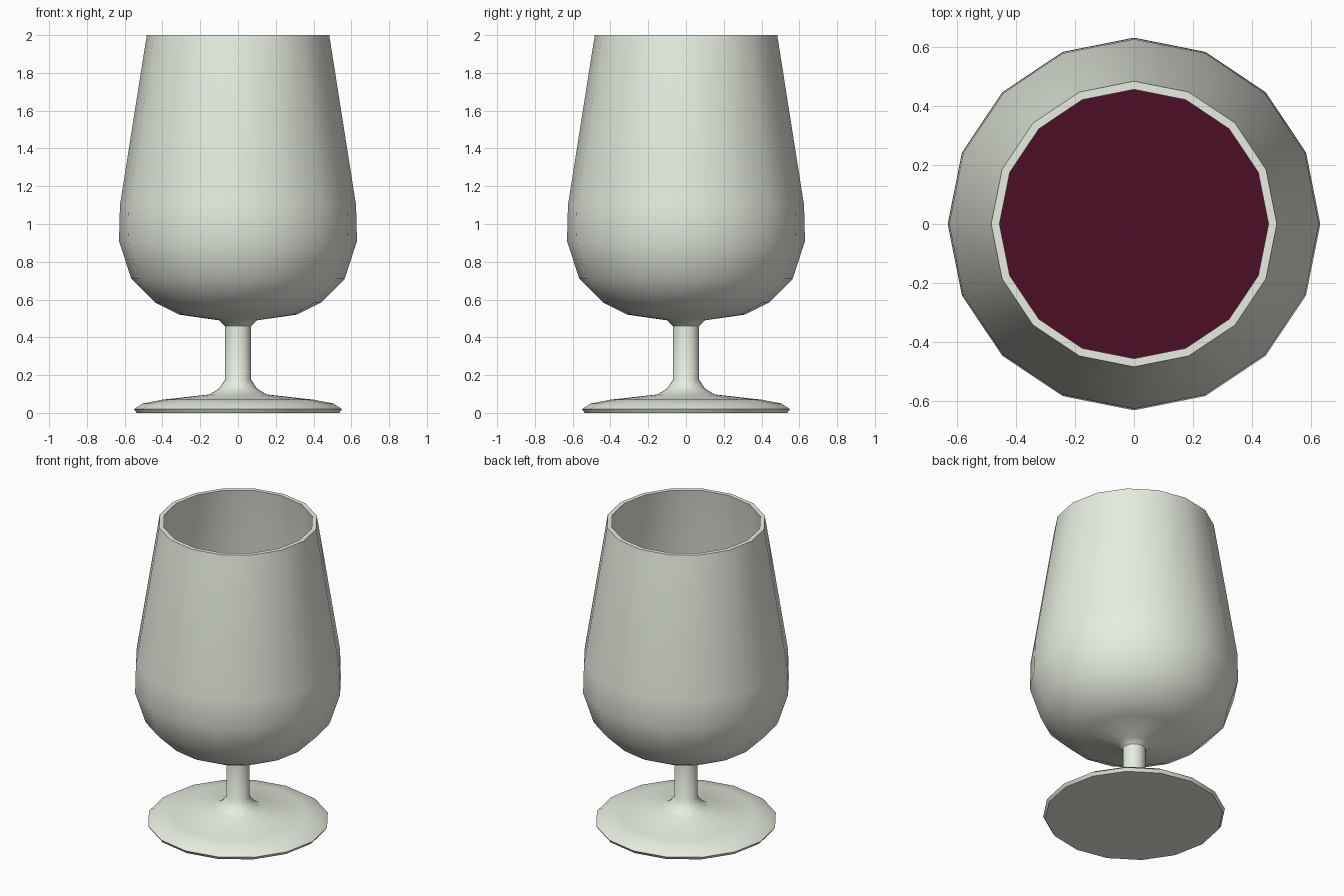
import bpy, bmesh, math

if "Cube" in bpy.data.objects:
    bpy.data.objects.remove(bpy.data.objects["Cube"])

SIDES = 16

def material(name, rgb):
    m = bpy.data.materials.new(name)
    m.diffuse_color = (*rgb, 1)
    m.use_nodes = True
    m.node_tree.nodes["Principled BSDF"].inputs["Base Color"].default_value = m.diffuse_color
    return m

def lathe(name, profile, mat):
    """Spin an (r, z) profile round z; points with r = 0 become poles."""
    bm = bmesh.new()
    rings = []
    for r, z in profile:
        if r == 0:
            rings.append([bm.verts.new((0, 0, z))] * SIDES)
        else:
            rings.append([bm.verts.new((r * math.cos(2 * math.pi * i / SIDES),
                                        r * math.sin(2 * math.pi * i / SIDES), z))
                          for i in range(SIDES)])
    for a, b in zip(rings, rings[1:]):
        for i in range(SIDES):
            j = (i + 1) % SIDES
            bm.faces.new(list(dict.fromkeys((a[i], a[j], b[j], b[i]))))
    bmesh.ops.recalc_face_normals(bm, faces=bm.faces)
    me = bpy.data.meshes.new(name)
    bm.to_mesh(me)
    bm.free()
    me.materials.append(mat)
    ob = bpy.data.objects.new(name, me)
    bpy.context.collection.objects.link(ob)
    bpy.ops.object.select_all(action='DESELECT')
    ob.select_set(True)
    bpy.context.view_layer.objects.active = ob
    bpy.ops.object.shade_smooth_by_angle(angle=math.radians(40))
    return ob

# Glass: foot, stem, outer bowl, rim, then down the inside
foot_stem = [(0, 0), (0.537, 0), (0.55, 0.02), (0.505, 0.05), (0.40, 0.07),
             (0.15, 0.098), (0.10, 0.13), (0.07, 0.175), (0.07, 0.46), (0.10, 0.49)]
bowl_outer = [(0.31, 0.52), (0.44, 0.585), (0.565, 0.71), (0.63, 0.91),
              (0.625, 1.10), (0.483, 2.0)]
bowl_inner = [(0.455, 2.0), (0.597, 1.10), (0.60, 0.91), (0.54, 0.73),
              (0.42, 0.61), (0.30, 0.55), (0, 0.53)]
lathe("wine_glass", foot_stem + bowl_outer + bowl_inner,
      material("glass", (0.80, 0.85, 0.75)))

# Wine: fills the lower bowl, just inside the inner wall
wine = [(0, 1.03), (0.594, 1.03), (0.596, 0.91), (0.536, 0.733),
        (0.417, 0.614), (0.298, 0.554), (0, 0.534)]
lathe("wine", wine, material("red_wine", (0.076, 0.004, 0.019)))
